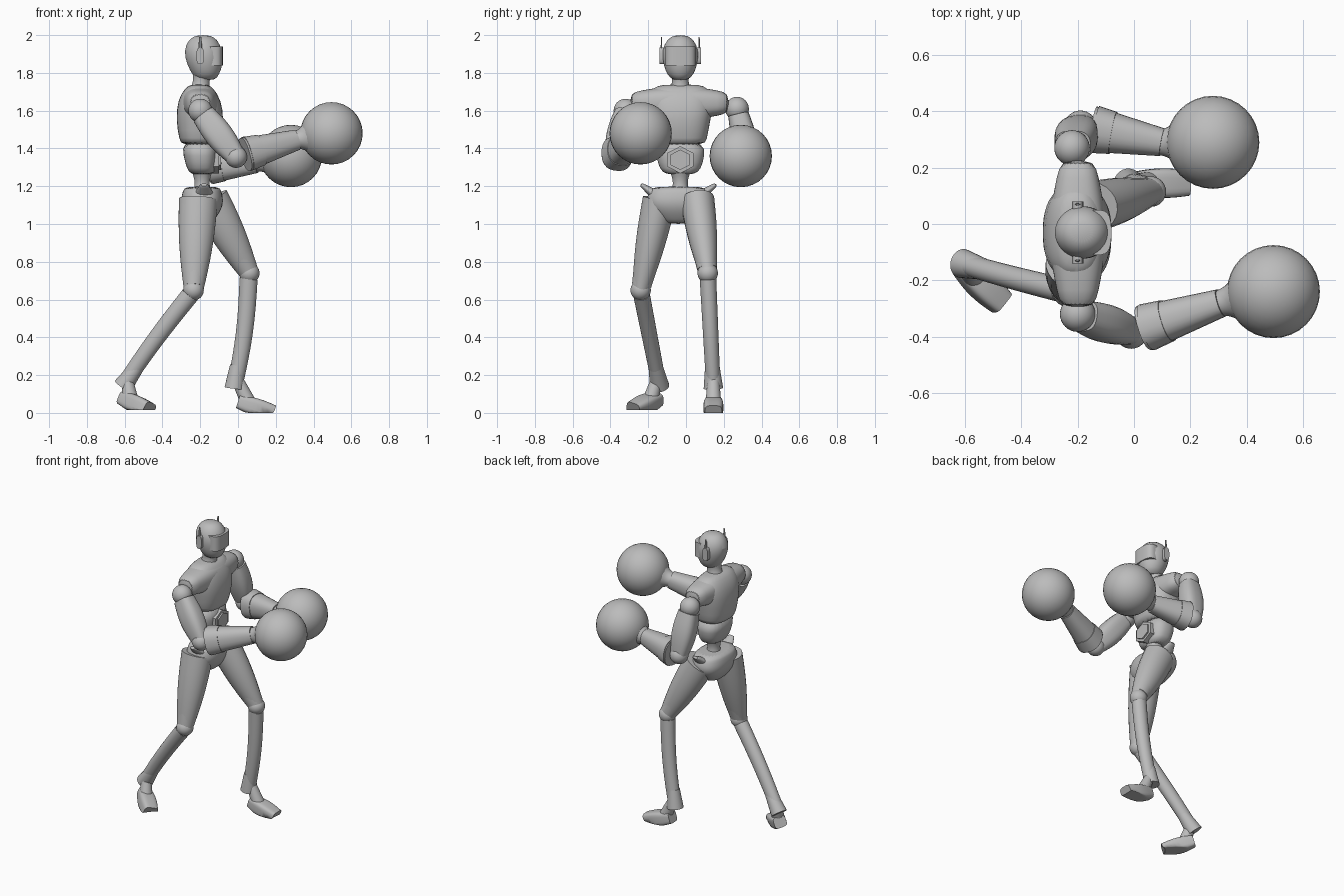
import bpy, bmesh, math
from mathutils import Vector

default_cube = bpy.data.objects.get("Cube")
if default_cube:
    bpy.data.objects.remove(default_cube)

X, Y, Z = Vector((1, 0, 0)), Vector((0, 1, 0)), Vector((0, 0, 1))
MIDDLE = -.03    # sideways position of head and torso
SPINE = -.2      # forward position of head and torso
RINGS = 8        # cross-sections along a limb

grey = bpy.data.materials.new("plain grey")
grey.use_nodes = True
grey.diffuse_color = (.5, .5, .5, 1)
shader = grey.node_tree.nodes["Principled BSDF"]
shader.inputs["Base Color"].default_value = grey.diffuse_color


def finish(part):
    """Give a part its colour and smooth shading with sharp edges."""
    part.data.materials.append(grey)
    bpy.ops.object.select_all(action='DESELECT')
    part.select_set(True)
    bpy.context.view_layer.objects.active = part
    bpy.ops.object.shade_smooth_by_angle(angle=math.radians(40))
    return part


def loft(name, sections, across, upright, sides=24, power=2, rounded=False):
    """Skin cross-sections given as (centre, radius across, radius upright)."""
    mesh = bmesh.new()
    loops = []
    for centre, wide, tall in sections:
        loop = []
        for step in range(sides):
            turn = math.tau * (step + .5) / sides
            c, s = math.cos(turn), math.sin(turn)
            c = math.copysign(abs(c) ** (2 / power), c)
            s = math.copysign(abs(s) ** (2 / power), s)
            point = Vector(centre) + across * c * wide + upright * s * tall
            loop.append(mesh.verts.new(point))
        loops.append(loop)
    for lower, upper in zip(loops, loops[1:]):
        for i in range(sides):
            mesh.faces.new((lower[i - 1], lower[i], upper[i], upper[i - 1]))
    mesh.faces.new(loops[0])
    mesh.faces.new(loops[-1])
    bmesh.ops.recalc_face_normals(mesh, faces=mesh.faces)
    data = bpy.data.meshes.new(name)
    mesh.to_mesh(data)
    mesh.free()
    part = bpy.data.objects.new(name, data)
    bpy.context.collection.objects.link(part)
    finish(part)
    if rounded:
        part.modifiers.new("Rounding", 'SUBSURF').render_levels = 1
    return part


def limb(name, start, end, radii, bulge=0, depth=1, bow=0, across=Y, **style):
    """Tapered tube: bulge swells its middle, bow bends it forward."""
    start, end = Vector(start), Vector(end)
    along = (end - start).normalized()
    side = (across - along * across.dot(along)).normalized()
    sections = []
    for ring in range(RINGS + 1):
        t = ring / RINGS
        swell = math.sin(math.pi * t)
        radius = radii[0] * (1 - t) + radii[1] * t + bulge * swell
        centre = start.lerp(end, t) + X * bow * swell
        sections.append((centre, radius, radius * depth))
    return loft(name, sections, side, along.cross(side), **style)


def column(name, rows, **style):
    """Upright body part from rows of (height, back, front, half width)."""
    sections = [(((back + front) / 2, MIDDLE, height), (front - back) / 2, width)
                for height, back, front, width in rows]
    return loft(name, sections, X, Y, rounded=True, **style)


def ball(name, centre, radius):
    bpy.ops.mesh.primitive_uv_sphere_add(segments=32, ring_count=16,
                                         radius=radius, location=centre)
    part = bpy.context.object
    part.name = name
    return finish(part)


# Head with visor, ear discs and antennas
column("head", [(1.76, -.22, -.12, .04), (1.79, -.24, -.1, .07),
                (1.84, -.27, -.08, .09), (1.92, -.29, -.08, .1),
                (1.98, -.26, -.11, .07), (2, -.22, -.15, .03)])
limb("visor", (-.13, MIDDLE, 1.84), (-.13, MIDDLE, 1.94), (.08, .08),
     depth=.62, power=3)
for side, sign in (("left", 1), ("right", -1)):
    ear = Vector((SPINE, MIDDLE + sign * .1, 1.89))
    limb(side + "_ear", ear - Y * sign * .03, ear + Y * sign * .01,
         (.02, .02), depth=2.2, across=X, power=3)
    limb(side + "_antenna", ear, ear + Z * .1, (.006, .003), depth=2, sides=6)

# Neck, chest, shoulders and waist
limb("neck", (SPINE, MIDDLE, 1.7), (-.19, MIDDLE, 1.8), (.06, .05), bulge=-.01)
column("chest", [(1.42, -.3, -.1, .13), (1.44, -.31, -.1, .14),
                 (1.55, -.33, -.07, .16), (1.66, -.32, -.09, .18),
                 (1.72, -.28, -.13, .15), (1.74, -.25, -.16, .1)], power=2.5)
limb("shoulder_bar", (SPINE, -.3, 1.64), (SPINE, .23, 1.64), (.06, .06),
     bulge=.04, depth=.9, across=X, power=2.5, rounded=True)
column("abdomen", [(1.26, -.25, -.13, .08), (1.29, -.27, -.12, .11),
                   (1.36, -.29, -.11, .13), (1.44, -.3, -.11, .13)], power=2.5)
for name, reach, size in (("belly_plate", .1, .08), ("belly_plate_centre", .11, .06)):
    limb(name, (SPINE, MIDDLE, 1.34), (SPINE + reach, MIDDLE, 1.34),
         (size, size), depth=.9, sides=6)
limb("waist", (-.19, MIDDLE, 1.14), (-.19, MIDDLE, 1.29), (.06, .06), bulge=-.02)

# Pelvis with raised hip points
limb("pelvis", (-.19, -.04, 1), (-.19, -.04, 1.2), (.07, .14), bulge=.06,
     depth=.66, power=2.5, rounded=True)
for side, sign in (("left", 1), ("right", -1)):
    hip = Vector((-.18, sign * .17 - .04, 1.18))
    limb(side + "_hip_point", hip - Y * sign * .08 - Z * .05, hip + Y * sign * .03 + Z * .03,
         (.07, .02), across=X, depth=.5, rounded=True)

# Legs: the right one trails, the left one leads
legs = (("right", (-.21, -.14, 1.13), (-.235, -.24, .65), (-.61, -.14, .14), -.01),
        ("left", (-.15, .06, 1.13), (.06, .115, .74), (-.02, .145, .13), .015))
for side, hip, knee, ankle, bow in legs:
    hip, knee, ankle = Vector(hip), Vector(knee), Vector(ankle)
    limb(side + "_thigh", hip, knee, (.09, .045), bulge=.01, depth=1.15)
    limb(side + "_thigh_guard", hip.lerp(knee, .6), hip.lerp(knee, .95),
         (.07, .052), depth=1.05)
    ball(side + "_knee", knee, .054)
    limb(side + "_shin", knee.lerp(ankle, .05), ankle, (.044, .038),
         depth=1.1, bow=bow)
    limb(side + "_heel_guard", knee.lerp(ankle, .8), ankle, (.038, .052))

# Feet, flattened at the sole
feet = (("right", (-.61, -.15), (-.47, -.28), (-.59, -.15), .015),
        ("left", (0, .145), (.19, .145), (-.01, .145), 0))
for side, heel, toe, ankle, sole in feet:
    shoe = limb(side + "_foot", (*heel, sole + .06), (*toe, sole), (.04, .045),
                bulge=.01, depth=.9, power=4)
    for vertex in shoe.data.vertices:
        vertex.co.z = max(vertex.co.z, sole)
    middle = Vector((*heel, sole)).lerp(Vector((*toe, sole)), .3)
    limb(side + "_ankle", (*ankle, .19), middle + Z * .05, (.03, .042))

# Arms with round gloves
arms = (("right", (SPINE, -.32, 1.6), (-.01, -.385, 1.355), (.31, -.28, 1.445),
         (.495, -.24, 1.48)),
        ("left", (-.22, .27, 1.61), (-.19, .345, 1.3), (.1, .29, 1.325),
         (.28, .29, 1.36)))
for side, *joints in arms:
    shoulder, elbow, wrist, hand = map(Vector, joints)
    ball(side + "_shoulder", shoulder, .063)
    limb(side + "_upper_arm", shoulder.lerp(elbow, .1), elbow, (.055, .045),
         bulge=.015, depth=1.15, power=2.8)
    ball(side + "_elbow", elbow, .058)
    limb(side + "_forearm", elbow.lerp(wrist, .15), wrist, (.082, .05),
         depth=1.1, power=2.4)
    limb(side + "_elbow_band", elbow.lerp(wrist, .18), elbow.lerp(wrist, .4),
         (.085, .076), depth=1.1, power=2.4)
    limb(side + "_cuff", wrist.lerp(hand, -.05), wrist.lerp(hand, .35),
         (.046, .09), bulge=-.01)
    ball(side + "_glove", hand, .165)
